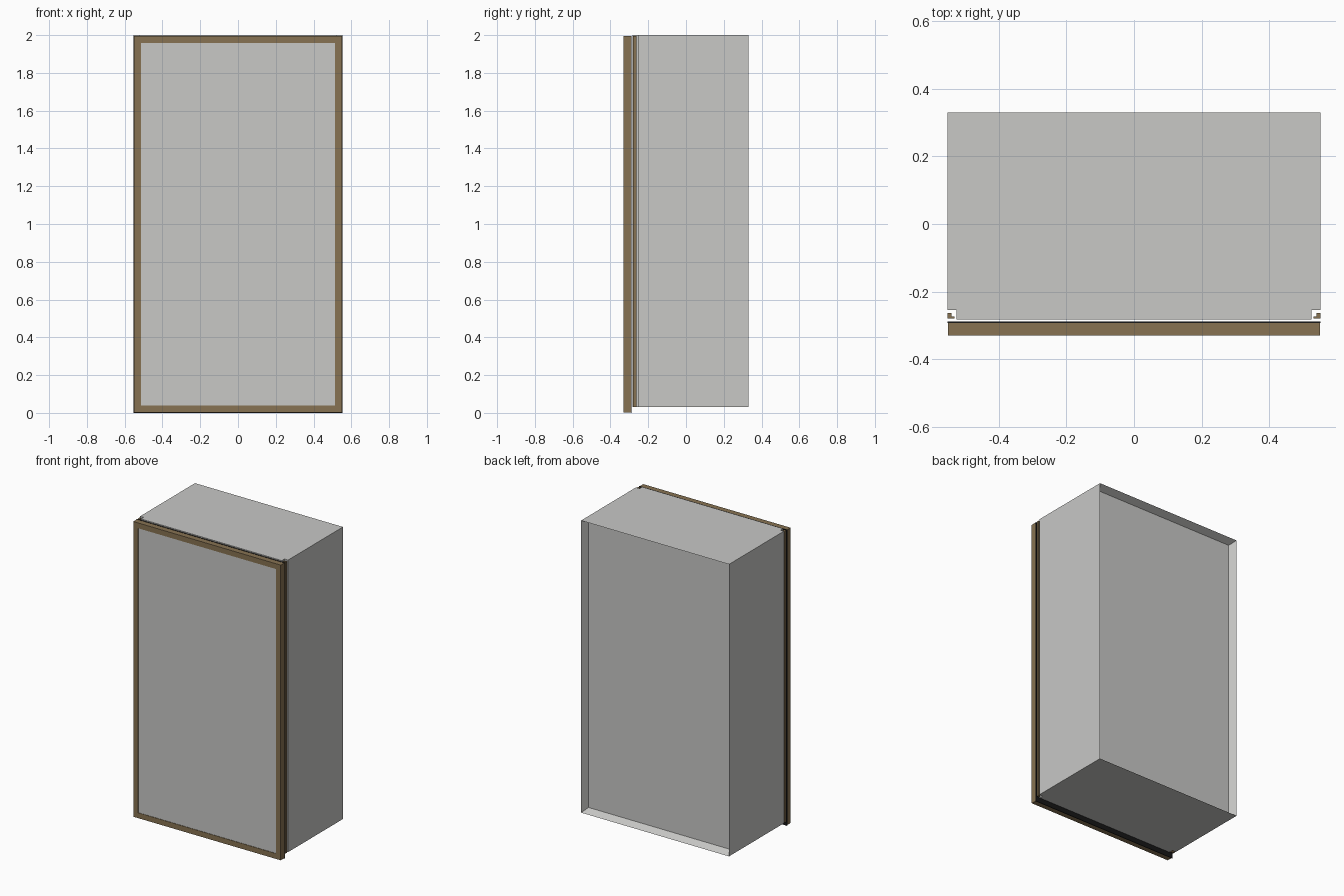
import bpy, bmesh

if "Cube" in bpy.data.objects:
    bpy.data.objects.remove(bpy.data.objects["Cube"])


def material(name, rgb):
    m = bpy.data.materials.new(name)
    m.diffuse_color = (*rgb, 1)
    m.use_nodes = True
    m.node_tree.nodes["Principled BSDF"].inputs["Base Color"].default_value = m.diffuse_color
    return m


GREY = material("light grey", (0.58, 0.58, 0.565))
BROWN = material("bronze brown", (0.242, 0.171, 0.085))
BLACK = material("seal black", (0.008, 0.008, 0.008))


def finish(bm, name, mat):
    bmesh.ops.recalc_face_normals(bm, faces=bm.faces)
    me = bpy.data.meshes.new(name)
    bm.to_mesh(me)
    bm.free()
    me.materials.append(mat)
    ob = bpy.data.objects.new(name, me)
    bpy.context.collection.objects.link(ob)
    return ob


def prism(points, z0, z1):
    """Extrude an xy outline from z0 to z1."""
    bm = bmesh.new()
    f = bm.faces.new([bm.verts.new((x, y, z0)) for x, y in points])
    ext = bmesh.ops.extrude_face_region(bm, geom=[f])
    for v in ext["geom"]:
        if isinstance(v, bmesh.types.BMVert):
            v.co.z = z1
    return bm


def slab(x, y0, y1, z0, z1):
    return prism([(-x, y0), (x, y0), (x, y1), (-x, y1)], z0, z1)


def ring(name, mat, x, y0, y1, z0, z1, w):
    """Rectangular frame with members of width w."""
    bm = bmesh.new()
    loops = []
    for y in (y0, y1):
        for i in (0, w):
            loops.append([bm.verts.new(p) for p in (
                (-x + i, y, z0 + i), (x - i, y, z0 + i),
                (x - i, y, z1 - i), (-x + i, y, z1 - i))])
    fo, fi, bo, bi = loops
    for a, b in ((fo, fi), (fi, bi), (bi, bo), (bo, fo)):
        for k in range(4):
            n = (k + 1) % 4
            bm.faces.new((a[k], a[n], b[n], b[k]))
    return finish(bm, name, mat)


# cabinet body: notched front corners, recessed back panel
W, BACK, FRONT = 0.552, 0.33, -0.283
NX, NY = 0.525, -0.255
body = prism([(-W, BACK), (-W, NY), (-NX, NY), (-NX, FRONT),
              (NX, FRONT), (NX, NY), (W, NY), (W, BACK)], 0.03, 2.0)
bmesh.ops.recalc_face_normals(body, faces=body.faces)
back = max(body.faces, key=lambda f: f.calc_center_median().y)
bmesh.ops.inset_region(body, faces=[back], thickness=0.03)
for v in back.verts:
    v.co.y -= 0.05
finish(body, "cabinet_body", GREY)

# angle strips standing in the notched corners
for side, label in ((-1, "left"), (1, "right")):
    pts = [(0.551, -0.28), (0.551, -0.263), (0.539, -0.263),
           (0.539, -0.273), (0.531, -0.273), (0.531, -0.28)]
    finish(prism([(side * x, y) for x, y in pts], 0.03, 1.995),
           label + "_corner_strip", BROWN)

# door: frame, nearly flush panel, dark seal behind
ring("door_frame", BROWN, 0.55, -0.33, -0.292, 0.003, 1.994, 0.036)
finish(slab(0.515, -0.327, -0.295, 0.038, 1.959), "door_panel", GREY)
ring("door_seal", BLACK, 0.552, -0.292, -0.288, 0.0, 1.996, 0.04)
